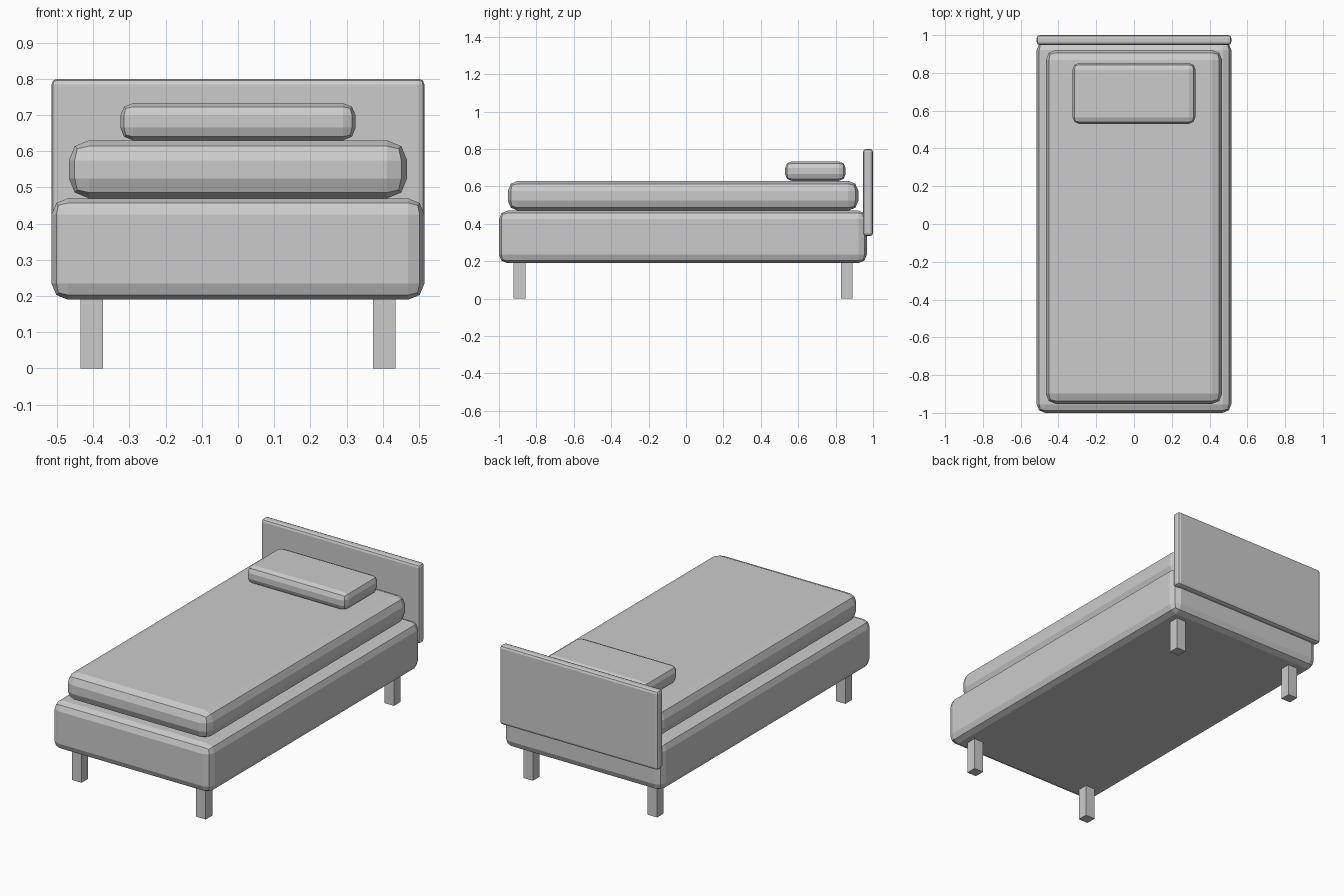
import bpy
import bmesh
from mathutils import Vector

cube = bpy.data.objects.get("Cube")
if cube:
    bpy.data.objects.remove(cube, do_unlink=True)

grey = bpy.data.materials.new("plain grey")
grey.use_nodes = True
colour = (0.6, 0.6, 0.6, 1)
grey.diffuse_color = colour
grey.node_tree.nodes["Principled BSDF"].inputs["Base Color"].default_value = colour


def box(name, low, high, radius=0):
    """Box between two corners, with optional two-step rounded edges."""
    low, high = Vector(low), Vector(high)
    bm = bmesh.new()
    bmesh.ops.create_cube(bm, size=1)
    bmesh.ops.scale(bm, vec=high - low, verts=bm.verts)
    mesh = bpy.data.meshes.new(name)
    bm.to_mesh(mesh)
    bm.free()
    mesh.materials.append(grey)
    obj = bpy.data.objects.new(name, mesh)
    obj.location = (low + high) / 2
    bpy.context.collection.objects.link(obj)
    if radius:
        bevel = obj.modifiers.new("rounded edges", "BEVEL")
        bevel.width = radius
        bevel.segments = 2
    return obj


# Upholstered base, bedding and headboard
box("bed_base", (-0.515, -1, 0.19), (0.515, 0.967, 0.47), 0.045)
box("mattress", (-0.467, -0.953, 0.47), (0.467, 0.922, 0.63), 0.055)
box("pillow", (-0.325, 0.53, 0.63), (0.325, 0.853, 0.733), 0.035)
box("headboard", (-0.515, 0.947, 0.335), (0.515, 1, 0.8), 0.016)

# Four square legs, reaching slightly into the base
half = 0.031
for side, x in (("left", 0.404), ("right", -0.404)):
    for end, y in (("front", -0.89), ("back", 0.859)):
        box(f"{end}_{side}_leg", (x - half, y - half, 0), (x + half, y + half, 0.2))
